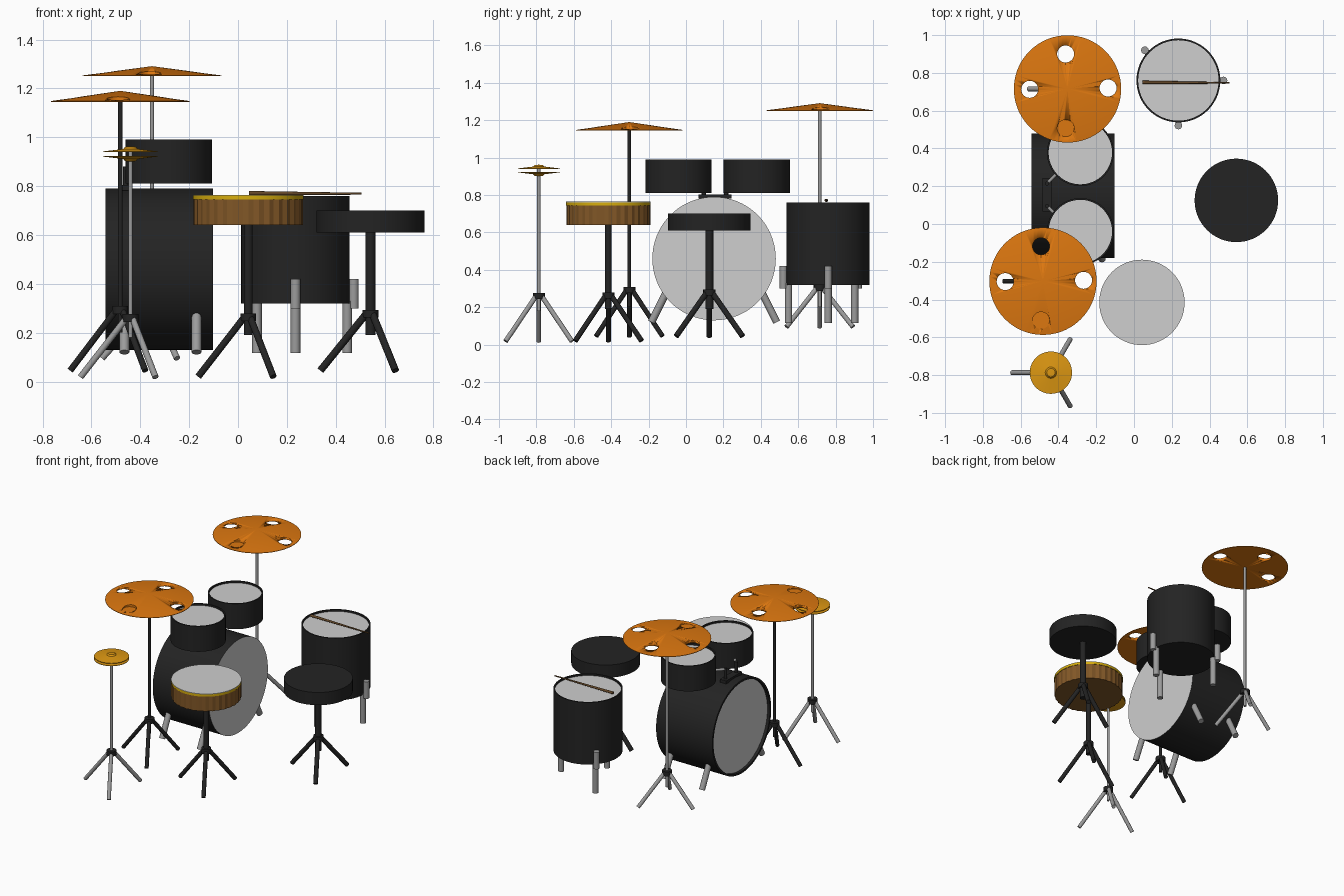
import bpy, bmesh, math
from mathutils import Vector, Matrix

if "Cube" in bpy.data.objects:
    bpy.data.objects.remove(bpy.data.objects["Cube"])


def material(name, r, g, b):
    m = bpy.data.materials.new(name)
    m.diffuse_color = (r, g, b, 1)
    m.use_nodes = True
    m.node_tree.nodes["Principled BSDF"].inputs["Base Color"].default_value = m.diffuse_color
    return m


BLACK = material("black", 0.017, 0.017, 0.017)
HEAD = material("drum head", 0.62, 0.62, 0.62)
STEEL = material("steel grey", 0.33, 0.33, 0.33)
ORANGE = material("cymbal orange", 0.72, 0.185, 0.005)
GOLD = material("hi-hat gold", 0.72, 0.31, 0.006)
YELLOW = material("rim yellow", 0.68, 0.42, 0.004)
WOOD = material("wood brown", 0.22, 0.095, 0.02)
STICK = material("stick brown", 0.13, 0.065, 0.022)


def finish(bm, name, mats, smooth=True):
    bmesh.ops.recalc_face_normals(bm, faces=bm.faces[:])
    me = bpy.data.meshes.new(name)
    bm.to_mesh(me)
    bm.free()
    ob = bpy.data.objects.new(name, me)
    bpy.context.collection.objects.link(ob)
    for m in mats:
        me.materials.append(m)
    if smooth:
        bpy.ops.object.select_all(action='DESELECT')
        ob.select_set(True)
        bpy.context.view_layer.objects.active = ob
        bpy.ops.object.shade_smooth_by_angle(angle=math.radians(30))
    return ob


def lathe(name, loc, profile, mats, ids=None, n=64, matrix=None, smooth=True, rib=0.0):
    """Revolve (radius, height) points; ids gives a material index per profile step."""
    bm = bmesh.new()
    rings = []
    for r, z in profile:
        if r == 0:
            rings.append([bm.verts.new((0, 0, z))] * n)
        else:
            rings.append([bm.verts.new(((r - rib * (i % 2)) * math.cos(2 * math.pi * i / n),
                                        (r - rib * (i % 2)) * math.sin(2 * math.pi * i / n), z))
                          for i in range(n)])
    for k in range(len(rings) - 1):
        a, b = rings[k], rings[k + 1]
        for i in range(n):
            j = (i + 1) % n
            vs = list(dict.fromkeys([a[i], a[j], b[j], b[i]]))
            if len(vs) > 2:
                bm.faces.new(vs).material_index = ids[k] if ids else 0
    if matrix:
        bm.transform(matrix)
    bm.transform(Matrix.Translation(loc))
    return finish(bm, name, mats, smooth)


def rod(name, p, q, r, mat, r2=None, n=16):
    """Round bar from p to q."""
    p, q = Vector(p), Vector(q)
    d = q - p
    rot = d.to_track_quat('Z', 'Y').to_matrix().to_4x4()
    r2 = r if r2 is None else r2
    return lathe(name, p, [(0, 0), (r, 0), (r2, d.length), (0, d.length)], [mat], n=n, matrix=rot)


def stand(name, x, y, top, mat, pole_r, low, hub=0.28, foot=0.03, leg_r=0.013):
    """Pole with a black hub and three splayed legs."""
    rod(name + "_pole", (x, y, low), (x, y, top), pole_r, mat)
    rod(name + "_hub", (x, y, hub - 0.018), (x, y, hub + 0.014), max(0.032, pole_r + 0.012), BLACK)
    for k in range(3):
        a = math.pi / 3 + k * 2 * math.pi / 3
        c, s = math.cos(a), math.sin(a)
        rod(f"{name}_leg_{k}", (x + 0.015 * c, y + 0.015 * s, hub),
            (x + 0.205 * c, y + 0.205 * s, foot), leg_r, mat)


def drum_profile(r, h, rim=0.009, drop=0.012):
    return [(0, 0), (r, 0), (r, h), (r - rim, h), (r - rim, h - drop), (0, h - drop)]


# Bass drum lying along x, recessed head on the outer end, flush head inside
turn = Matrix.Rotation(-math.pi / 2, 4, 'Y')
lathe("bass_drum", (-0.102, 0.15, 0.46), drum_profile(0.33, 0.44, 0.014, 0.02),
      [BLACK, HEAD], [1, 0, 0, 0, 1], n=80, matrix=turn)
for x in (-0.17, -0.465):
    for s in (-1, 1):
        rod("bass_leg", (x, 0.15 + s * 0.245, 0.30), (x, 0.15 + s * 0.335, 0.12), 0.02, STEEL)

# Two rack toms and the bracket that holds them
for i, y in enumerate((-0.04, 0.378)):
    lathe(f"rack_tom_{i}", (-0.284, y, 0.81), drum_profile(0.177, 0.18),
          [BLACK, HEAD], [0, 0, 0, 0, 1])
    s = -1 if i == 0 else 1
    rod("tom_mount_post", (-0.46, 0.155 + s * 0.06, 0.79), (-0.46, 0.155 + s * 0.06, 0.88), 0.011, BLACK)
    rod("tom_mount_arm", (-0.46, 0.155 + s * 0.06, 0.87), (-0.40, 0.155 + s * 0.12, 0.87), 0.009, STEEL)
bm = bmesh.new()
bmesh.ops.create_cube(bm, size=1)
bm.transform(Matrix.Translation((-0.46, 0.155, 0.793)) @ Matrix.Diagonal((0.05, 0.175, 0.022, 1)))
finish(bm, "tom_mount_plate", [BLACK], False)

# Floor tom with cranked legs and a stick across it
fx, fy = 0.235, 0.76
lathe("floor_tom", (fx, fy, 0.32), drum_profile(0.222, 0.44), [BLACK, HEAD], [0, 0, 0, 0, 1])
for a in (0, -90, 138):
    c, s = math.cos(math.radians(a)), math.sin(math.radians(a))
    rod("floor_tom_leg_clamp", (fx + 0.239 * c, fy + 0.239 * s, 0.30),
        (fx + 0.239 * c, fy + 0.239 * s, 0.42), 0.02, STEEL)
    rod("floor_tom_leg", (fx + 0.212 * c, fy + 0.212 * s, 0.117),
        (fx + 0.212 * c, fy + 0.212 * s, 0.33), 0.02, STEEL)
rod("drum_stick", (0.045, 0.75, 0.771), (0.505, 0.747, 0.769), 0.009, STICK, r2=0.004)

# Snare: ribbed wooden shell, yellow hoop, pale head on top
sx, sy = 0.042, -0.415
lathe("snare_shell", (sx, sy, 0.64), [(0, 0), (0.225, 0), (0.225, 0.106), (0, 0.106)],
      [WOOD], n=64, smooth=False, rib=0.005)
lathe("snare_hoop", (sx, sy, 0.745), [(0, 0), (0.226, 0), (0.226, 0.016), (0, 0.016)], [YELLOW])
lathe("snare_head", (sx, sy, 0.759), [(0, 0), (0.226, 0), (0.226, 0.005), (0, 0.005)], [HEAD])
stand("snare_stand", sx, sy, 0.645, BLACK, 0.018, 0.19, hub=0.265, foot=0.02, leg_r=0.014)

# Seat
ox, oy = 0.542, 0.125
lathe("seat", (ox, oy, 0.61), [(0, 0), (0.221, 0), (0.221, 0.09), (0, 0.09)], [BLACK])
stand("seat_stand", ox, oy, 0.62, BLACK, 0.021, 0.19, hub=0.28, foot=0.045, leg_r=0.015)


# Large cymbals: flat-bottomed cones with three holes and one shallow front recess
def big_cymbal(name, x, y, z, h):
    ob = lathe(name, (x, y, z), [(0, 0), (0.284, 0), (0.284, 0.003), (0, h)], [ORANGE], n=72)
    for k, (dx, dy) in enumerate(((0.215, 0.005), (-0.01, 0.185), (-0.2, -0.002), (-0.01, -0.208))):
        low = z + 0.005 if k == 3 else z - 0.05
        cut = rod(f"{name}_cutter_{k}", (x + dx, y + dy, low), (x + dx, y + dy, z + 0.1), 0.045, ORANGE, n=32)
        cut.hide_render = True
        cut.hide_set(True)
        m = ob.modifiers.new("hole", 'BOOLEAN')
        m.object = cut
        m.operation = 'DIFFERENCE'
        m.solver = 'EXACT'
    bpy.context.view_layer.objects.active = ob
    for m in list(ob.modifiers):
        if m.type == 'BOOLEAN':
            bpy.ops.object.modifier_apply(modifier=m.name)
    for c in [o for o in bpy.data.objects if o.name.startswith(name + "_cutter")]:
        bpy.data.objects.remove(c)


big_cymbal("crash_cymbal", -0.482, -0.303, 1.145, 0.045)
stand("crash_stand", -0.482, -0.303, 1.15, BLACK, 0.01, 0.2, hub=0.295, foot=0.045)
big_cymbal("ride_cymbal", -0.352, 0.715, 1.25, 0.041)
stand("ride_stand", -0.352, 0.715, 1.255, STEEL, 0.009, 0.2, hub=0.305, foot=0.095)

# Hi-hat: two facing shallow cones with small bells
hx, hy = -0.44, -0.787
cone = [(0, 0), (0.112, 0), (0.112, 0.003), (0.03, 0.013), (0.022, 0.022), (0, 0.023)]
lathe("hihat_top", (hx, hy, 0.939), cone, [GOLD])
lathe("hihat_bottom", (hx, hy, 0.924), [(r, -z) for r, z in cone], [GOLD])
stand("hihat_stand", hx, hy, 0.945, STEEL, 0.009, 0.18, hub=0.262, foot=0.018)
